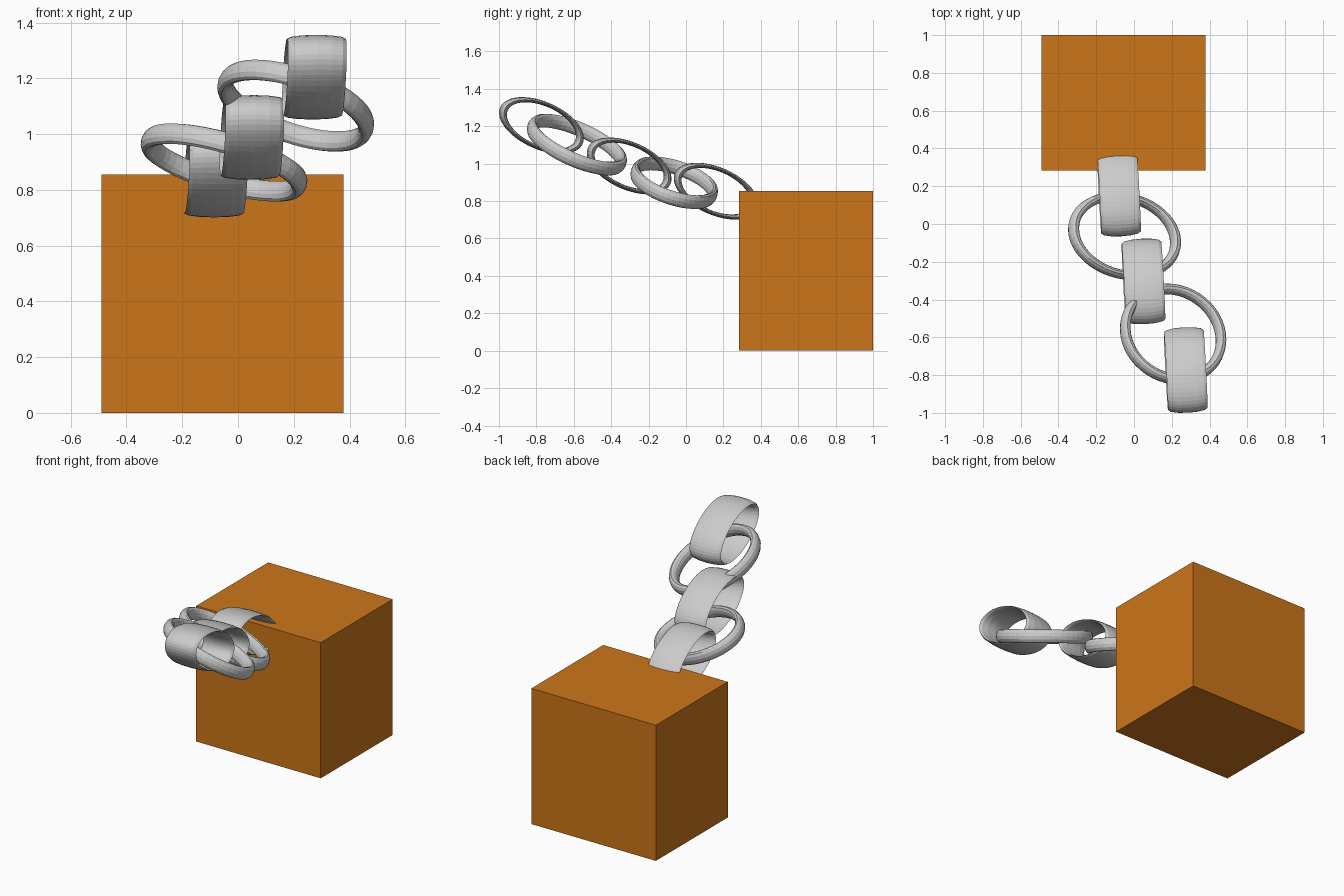
import bpy
from mathutils import Vector, Matrix

if "Cube" in bpy.data.objects:
    bpy.data.objects.remove(bpy.data.objects["Cube"])


def add_link(name, centre, length, width, normal):
    """Torus of unit outer radius, mapped onto the three half-extent vectors."""
    bpy.ops.mesh.primitive_torus_add(major_segments=48, minor_segments=12,
                                     major_radius=1 / 1.1, minor_radius=0.1 / 1.1)
    ob = bpy.context.object
    ob.name = name
    cols = (Vector(length), Vector(width), Vector(normal) * 11)
    m = Matrix(cols).transposed().to_4x4()
    if m.determinant() < 0:
        m = Matrix((cols[0], cols[1], -cols[2])).transposed().to_4x4()
    ob.data.transform(m)
    ob.location = centre
    return ob


# Wooden block
bpy.ops.mesh.primitive_cube_add(size=1, location=(-0.056, 0.642, 0.4275))
block = bpy.context.object
block.name = "block"
block.data.transform(Matrix.Diagonal((0.868, 0.716, 0.855, 1)))
mat = bpy.data.materials.new("orange_paint")
mat.diffuse_color = (0.6, 0.18, 0.01, 1)
mat.use_nodes = True
mat.node_tree.nodes["Principled BSDF"].inputs["Base Color"].default_value = mat.diffuse_color
block.data.materials.append(mat)

# Upright wide links, the first one sunk into the block
for i, c in ((1, (-0.079, 0.161, 0.853)),
             (3, (0.05, -0.304, 0.988)),
             (5, (0.274, -0.773, 1.204))):
    add_link(f"chain_link_{i}", c,
             Vector((-0.05, 0.914, -0.407)) * 0.241,
             Vector((0, 0.407, 0.914)) * 0.127,
             (0.105, 0.006, 0))

# Flat-lying links joining the upright ones
for i, c, u, v in ((2, (-0.05, -0.063, 0.898), (0, 0.227, -0.08), (0.297, -0.04, -0.081)),
                   (4, (0.207, -0.583, 1.102), (0, 0.261, -0.115), (0.279, -0.036, -0.082))):
    n = Vector(v).cross(Vector(u)).normalized() * 0.04
    add_link(f"chain_link_{i}", c, u, v, n)
